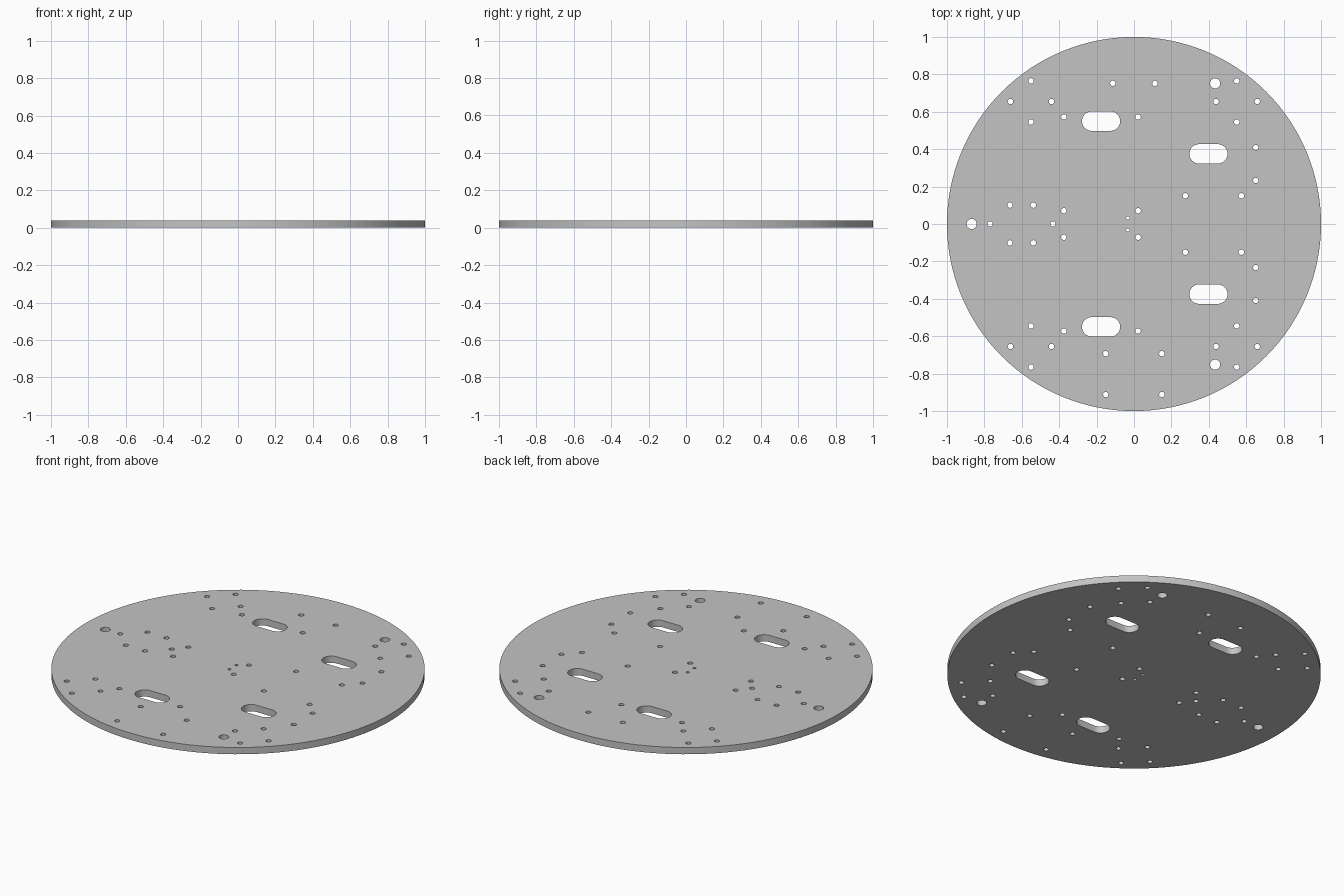
import bpy
import math

if "Cube" in bpy.data.objects:
    bpy.data.objects.remove(bpy.data.objects["Cube"])

THICK = 0.04

curve = bpy.data.curves.new("plate_profile", 'CURVE')
curve.dimensions = '2D'
curve.fill_mode = 'BOTH'
curve.extrude = THICK / 2


def outline(points):
    s = curve.splines.new('POLY')
    s.points.add(len(points) - 1)
    for p, (x, y) in zip(s.points, points):
        p.co = (x, y, 0, 1)
    s.use_cyclic_u = True


def circle(x, y, r, n=24):
    outline([(x + r * math.cos(2 * math.pi * i / n),
              y + r * math.sin(2 * math.pi * i / n)) for i in range(n)])


def slot(x, y, width=0.204, height=0.104, n=16):
    r, d = height / 2, (width - height) / 2
    pts = []
    for side, start in ((1, -math.pi / 2), (-1, math.pi / 2)):
        for i in range(n + 1):
            a = start + math.pi * i / n
            pts.append((x + side * d + r * math.cos(a), y + r * math.sin(a)))
    outline(pts)


# Round plate
circle(0, 0, 1.0, 128)

# Holes mirrored front to back
R = 0.0145
mirrored = [(-0.375, 0.572), (0.022, 0.572), (0.651, 0.409), (0.651, 0.233),
            (0.275, 0.151), (0.574, 0.151), (-0.663, 0.101), (-0.538, 0.101),
            (-0.375, 0.071), (0.022, 0.071)]
for cx in (-0.551, 0.549):                      # diamond hole groups
    for dx, dy in ((0.11, 0), (-0.11, 0), (0, 0.11), (0, -0.11)):
        mirrored.append((cx + dx, 0.655 + dy))
for s in (1, -1):
    for x, y in mirrored:
        circle(x, s * y, R)
    circle(-0.033, s * 0.032, 0.009)            # tiny centre holes
    circle(0.434, s * 0.752, 0.027)             # large mounting holes
    slot(-0.176, s * 0.55)                      # cable slots
    slot(0.398, s * 0.375)

# Holes with no front-back twin
circle(-0.868, 0, 0.027)
for x, y in ((-0.77, 0), (-0.433, 0), (-0.113, 0.752), (0.112, 0.752),
             (-0.151, -0.693), (0.149, -0.693), (-0.151, -0.912), (0.149, -0.912)):
    circle(x, y, R)

# Turn the profile into a solid mesh standing on z = 0
tmp = bpy.data.objects.new("plate_profile", curve)
bpy.context.collection.objects.link(tmp)
dg = bpy.context.evaluated_depsgraph_get()
mesh = bpy.data.meshes.new_from_object(tmp.evaluated_get(dg))
bpy.data.objects.remove(tmp)
for v in mesh.vertices:
    v.co.z += THICK / 2
plate = bpy.data.objects.new("round_base_plate", mesh)
bpy.context.collection.objects.link(plate)

# Colour
grey = bpy.data.materials.new("light_grey")
grey.diffuse_color = (0.55, 0.55, 0.55, 1)
grey.use_nodes = True
grey.node_tree.nodes["Principled BSDF"].inputs["Base Color"].default_value = grey.diffuse_color
mesh.materials.clear()
mesh.materials.append(grey)

# Weld seams and smooth the round walls
bpy.context.view_layer.objects.active = plate
plate.select_set(True)
bpy.ops.object.mode_set(mode='EDIT')
bpy.ops.mesh.select_all(action='SELECT')
bpy.ops.mesh.remove_doubles(threshold=0.0001)
bpy.ops.mesh.normals_make_consistent(inside=False)
bpy.ops.object.mode_set(mode='OBJECT')
bpy.ops.object.shade_smooth_by_angle(angle=math.radians(30))
